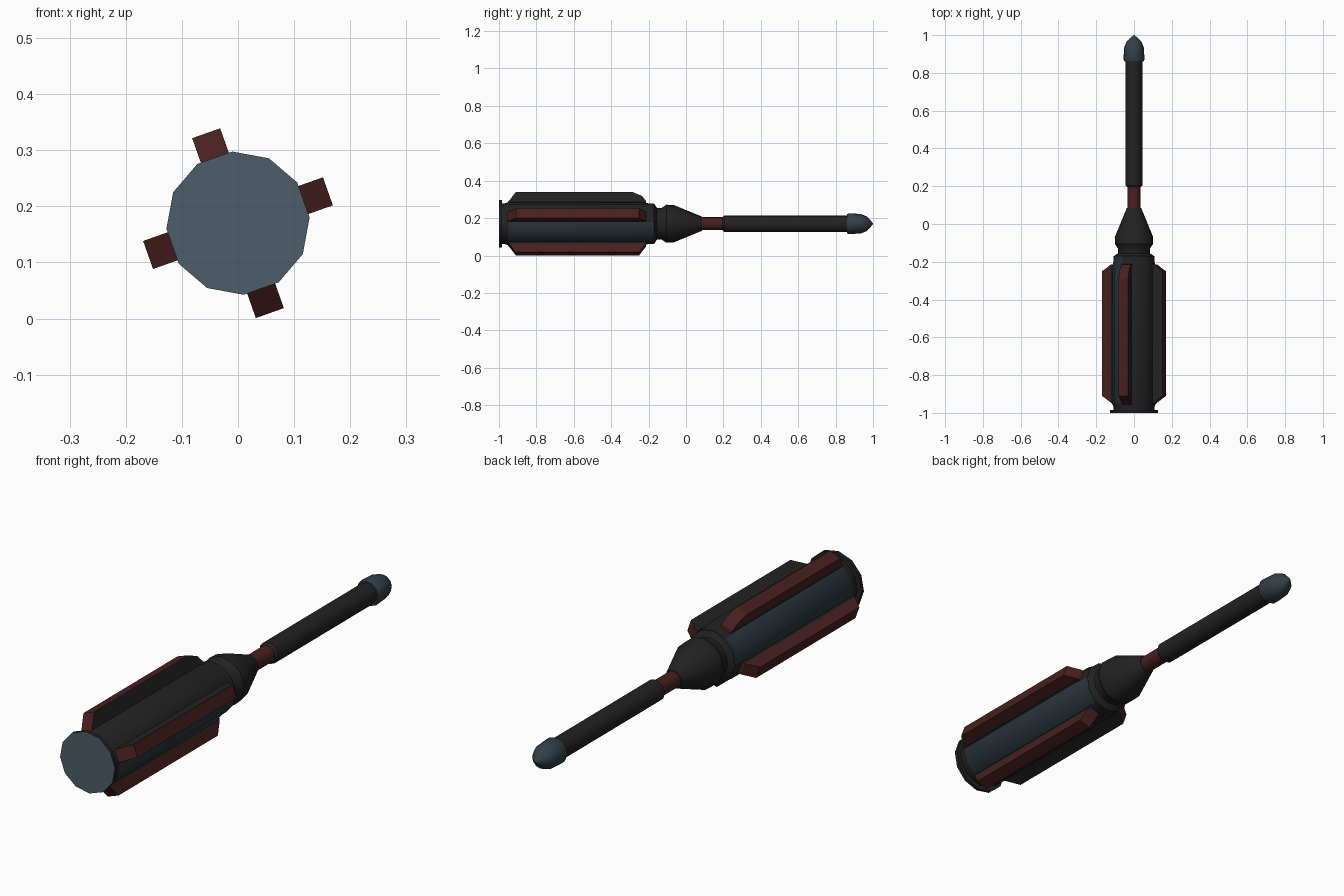
import bpy, bmesh, math
from mathutils import Vector

if "Cube" in bpy.data.objects:
    bpy.data.objects.remove(bpy.data.objects["Cube"])

CZ = 0.17                      # height of the long axis
OFF = math.radians(4.5)        # roll of the twelve-sided tool


def mat(name, c):
    m = bpy.data.materials.new(name)
    m.diffuse_color = (*c, 1)
    m.use_nodes = True
    m.node_tree.nodes["Principled BSDF"].inputs["Base Color"].default_value = m.diffuse_color
    return m


DARK = mat("charcoal", (0.016, 0.016, 0.016))
RED = mat("dark red", (0.065, 0.014, 0.014))
BLUE = mat("deep slate blue", (0.022, 0.034, 0.044))
TIP = mat("slate blue", (0.032, 0.050, 0.066))
CAP = mat("pale slate", (0.075, 0.11, 0.14))


def finish(bm, name, mats, smooth):
    bmesh.ops.recalc_face_normals(bm, faces=bm.faces)
    me = bpy.data.meshes.new(name)
    bm.to_mesh(me)
    bm.free()
    ob = bpy.data.objects.new(name, me)
    bpy.context.collection.objects.link(ob)
    for m in mats:
        me.materials.append(m)
    if smooth:
        bpy.ops.object.select_all(action='DESELECT')
        ob.select_set(True)
        bpy.context.view_layer.objects.active = ob
        bpy.ops.object.shade_smooth_by_angle(angle=math.radians(35))
    return ob


def lathe(name, profile, mats, rule=None, n=12, smooth=True):
    """Turn (y, radius) pairs round the long axis; rule(segment, side) picks a colour."""
    bm = bmesh.new()
    rings = []
    for y, r in profile:
        rings.append([bm.verts.new((r * math.cos(OFF + 2 * math.pi * k / n), y,
                                    CZ + r * math.sin(OFF + 2 * math.pi * k / n)))
                      for k in range(n)])
    for s in range(len(rings) - 1):
        for k in range(n):
            j = (k + 1) % n
            f = bm.faces.new((rings[s][k], rings[s][j], rings[s + 1][j], rings[s + 1][k]))
            f.material_index = rule(s, k) if rule else 0
    first = bm.faces.new(rings[0])
    first.material_index = rule(-1, 0) if rule else 0
    bm.faces.new(rings[-1])
    return finish(bm, name, mats, smooth)


# butt flange with a pale end face
lathe("butt_flange", [(-1.0, 0.128), (-0.985, 0.128)], [DARK, CAP],
      lambda s, k: 1 if s < 0 else 0)

# handle body: two opposite blue panels, the rest charcoal
lathe("handle_body",
      [(-0.985, 0.108), (-0.972, 0.108), (-0.95, 0.116), (-0.23, 0.116),
       (-0.20, 0.109), (-0.17, 0.109)], [DARK, BLUE],
      lambda s, k: 1 if k in (4, 5, 10, 11) and s >= 2 else 0)

# collar, bulge and taper
lathe("collar_and_cone",
      [(-0.17, 0.107), (-0.155, 0.085), (-0.13, 0.085), (-0.105, 0.102),
       (-0.065, 0.100), (0.02, 0.065), (0.085, 0.038)], [DARK])

# shaft parts
lathe("shaft_ring", [(0.08, 0.035), (0.20, 0.035)], [RED])
lathe("shaft", [(0.195, 0.036), (0.205, 0.045), (0.87, 0.045)], [DARK])
lathe("shaft_tip", [(0.86, 0.051), (0.872, 0.056), (0.935, 0.052), (0.965, 0.040),
                    (0.99, 0.014), (1.0, 0.002)], [TIP])


def fin_block(name, outline, angle, dark_side, side_all_dark):
    """Extrude a (y, radius) outline across the fin width and colour by direction."""
    a = math.radians(angle)
    out = Vector((math.cos(a), 0, math.sin(a)))
    tan = Vector((-math.sin(a), 0, math.cos(a)))
    bm = bmesh.new()
    sides = [[bm.verts.new(out * r + tan * t + Vector((0, y, CZ))) for y, r in outline]
             for t in (-0.0265, 0.0265)]
    for side in sides:
        bm.faces.new(side)
    m = len(outline)
    for i in range(m):
        j = (i + 1) % m
        bm.faces.new((sides[0][i], sides[0][j], sides[1][j], sides[1][i]))
    bmesh.ops.recalc_face_normals(bm, faces=bm.faces)
    for f in bm.faces:
        d = f.normal.dot(tan)
        if abs(d) > 0.9:
            f.material_index = 1 if side_all_dark or d * dark_side > 0 else 0
    return finish(bm, name, [RED, DARK], False)


# four grip fins: charcoal towards the charcoal panels, red elsewhere
for k in range(4):
    ang = 19.5 + 90 * k
    dark_side = 1 if k % 2 == 0 else -1
    end = -0.285 if k == 1 else -0.25
    fin_block(f"fin_base_{k + 1}",
              [(-0.96, 0.09), (-0.955, 0.11), (-0.945, 0.122), (-0.215, 0.122),
               (-0.21, 0.09)], ang, dark_side, True)
    fin_block(f"fin_ridge_{k + 1}",
              [(-0.945, 0.122), (-0.91, 0.17), (end, 0.17), (-0.235, 0.148),
               (-0.215, 0.122)], ang, dark_side, False)
